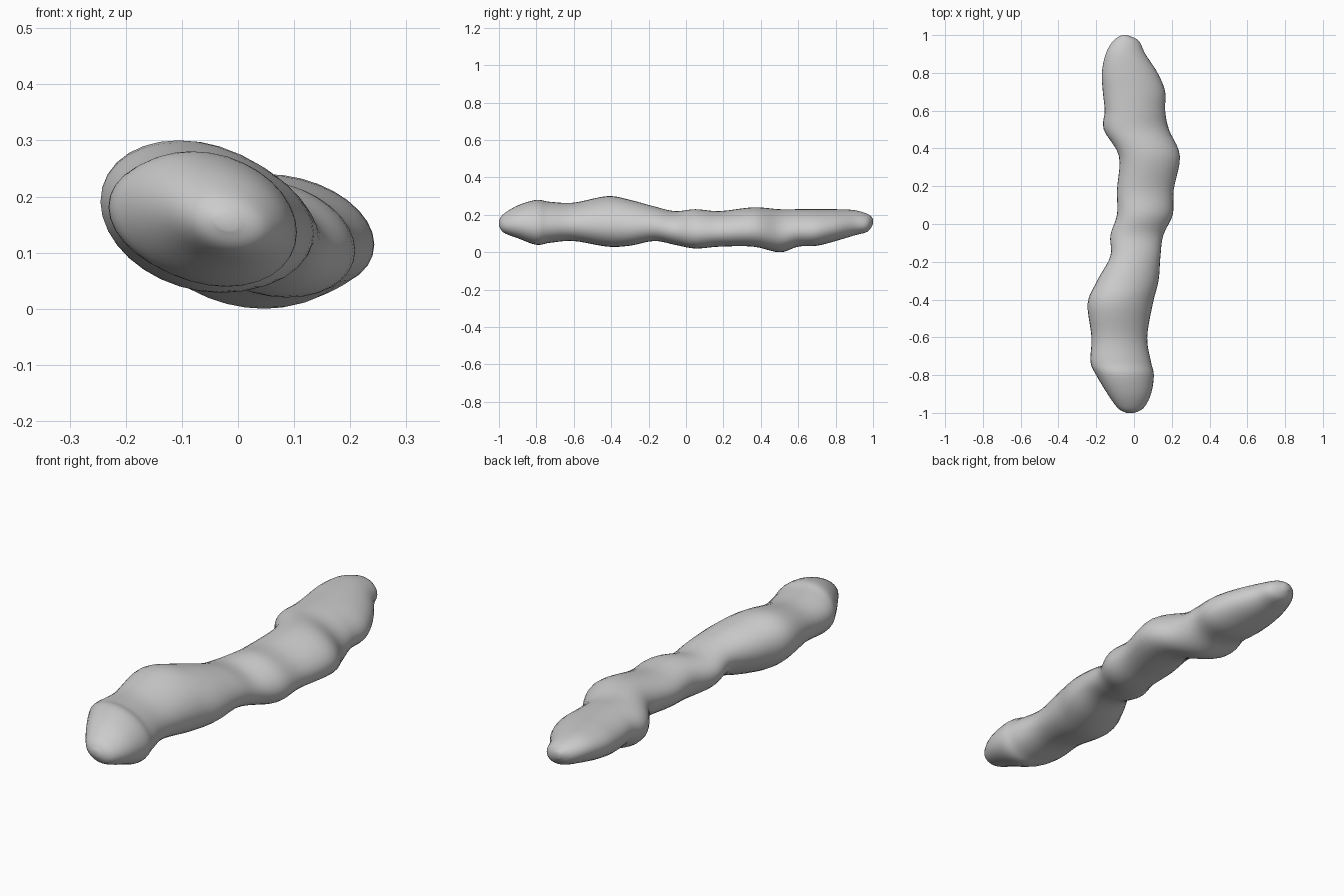
import bpy, bmesh
from math import sin, cos, pi

cube = bpy.data.objects.get("Cube")
if cube:
    bpy.data.objects.remove(cube, do_unlink=True)

SIDES = 32      # points around each cross-section
STEPS = 5       # rings between neighbouring stations
TILT = 0.2      # lean of the oval cross-section

# Stations along the body: y, left edge, right edge, underside, top
stations = [
    (-1, -.04, 0, .14, .17),
    (-.975, -.085, .05, .105, .205),
    (-.9, -.14, .09, .075, .25),
    (-.8, -.2, .105, .04, .28),
    (-.73, -.23, .09, .05, .27),
    (-.6, -.225, .07, .06, .265),
    (-.42, -.245, .1, .03, .3),
    (-.3, -.195, .13, .035, .28),
    (-.17, -.125, .14, .06, .245),
    (-.06, -.125, .155, .04, .22),
    (.05, -.09, .205, .02, .23),
    (.18, -.09, .21, .03, .22),
    (.36, -.08, .243, .03, .24),
    (.5, -.16, .185, 0, .23),
    (.6, -.155, .165, .03, .23),
    (.7, -.165, .165, .035, .23),
    (.8, -.17, .125, .06, .23),
    (.9, -.15, .06, .09, .225),
    (.97, -.11, .025, .11, .205),
    (1, -.065, -.035, .15, .18),
]


def blend(a, b, c, d, t):
    """Smooth curve through b and c."""
    return b + t / 2 * (c - a + t * (2 * a - 5 * b + 4 * c - d + t * (3 * (b - c) + d - a)))


def smooth_stations(points):
    last = len(points) - 1
    rows = []
    for i in range(last):
        near = [points[max(0, min(last, i + k))] for k in (-1, 0, 1, 2)]
        for step in range(STEPS):
            rows.append([blend(*values, step / STEPS) for values in zip(*near)])
    rows.append(points[last])
    return rows


def add_ring(bm, row):
    """Leaning oval fitted between the four edges of one station."""
    y, left, right, low, high = row
    ring = []
    for k in range(SIDES):
        angle = 2 * pi * k / SIDES
        x = (left + right) / 2 + (right - left) / 2 * cos(angle + TILT)
        z = (low + high) / 2 + (high - low) / 2 * sin(angle)
        ring.append(bm.verts.new((x, y, z)))
    return ring


# Lumpy body, lofted from front tip to back tip
bm = bmesh.new()
rings = [add_ring(bm, row) for row in smooth_stations(stations)]
for first, second in zip(rings, rings[1:]):
    for k in range(SIDES):
        n = (k + 1) % SIDES
        bm.faces.new((first[k], first[n], second[n], second[k]))
bm.faces.new(rings[0])
bm.faces.new(rings[-1])
bmesh.ops.recalc_face_normals(bm, faces=bm.faces)
for face in bm.faces:
    face.smooth = True

mesh = bpy.data.meshes.new("lumpy_body")
bm.to_mesh(mesh)
bm.free()
body = bpy.data.objects.new("lumpy_body", mesh)
bpy.context.collection.objects.link(body)

# Plain grey surface
grey = bpy.data.materials.new("plain_grey")
grey.use_nodes = True
colour = (.6, .6, .6, 1)
grey.diffuse_color = colour
grey.node_tree.nodes["Principled BSDF"].inputs["Base Color"].default_value = colour
mesh.materials.append(grey)
